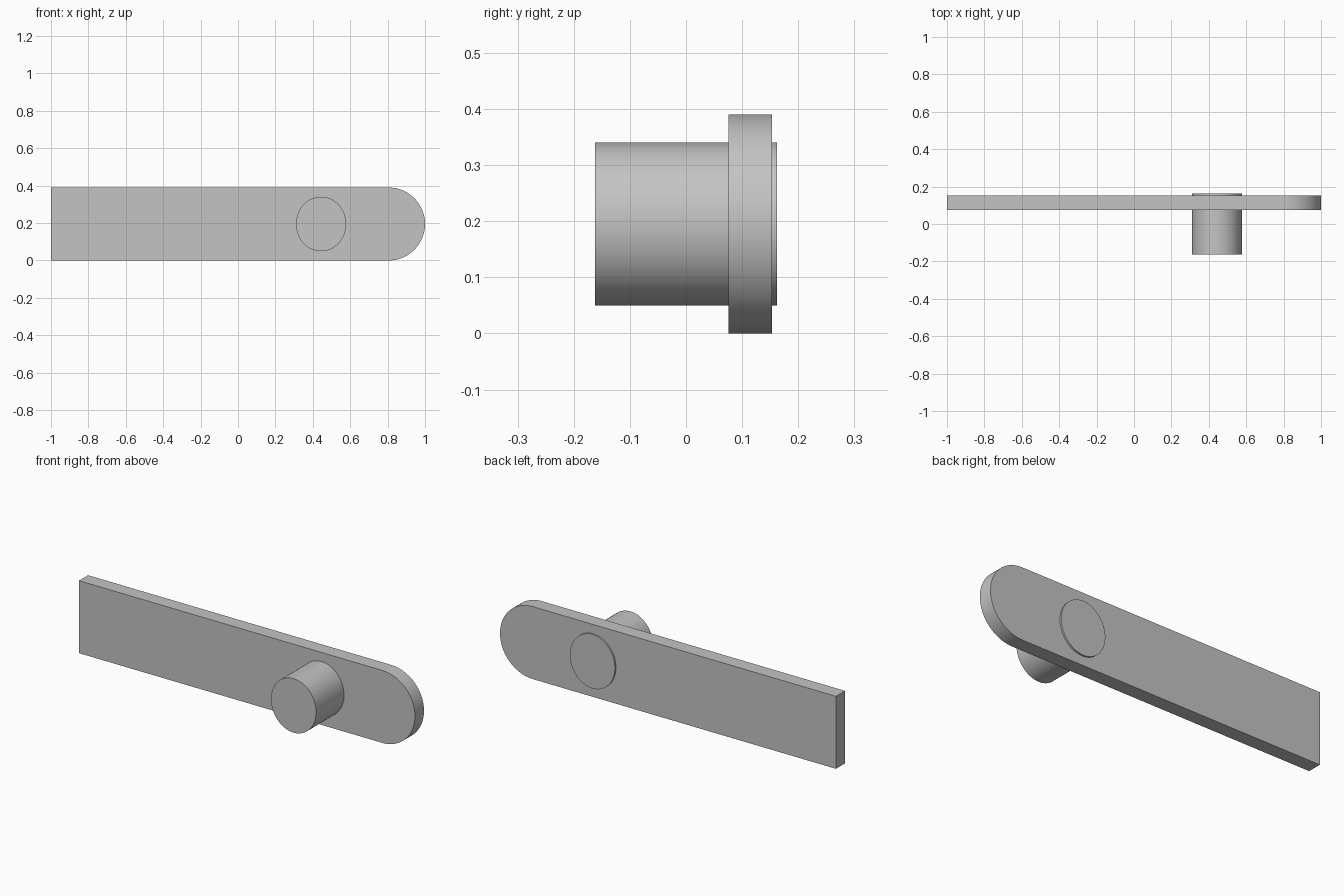
import bpy
import bmesh
from math import sin, cos, pi, radians

cube = bpy.data.objects.get("Cube")
if cube:
    bpy.data.objects.remove(cube, do_unlink=True)

grey = bpy.data.materials.new("plain grey")
grey.use_nodes = True
color = (0.55, 0.55, 0.55, 1)
grey.diffuse_color = color
grey.node_tree.nodes["Principled BSDF"].inputs["Base Color"].default_value = color


def arc(cx, cz, rx, rz, start, end, steps):
    """Points on an elliptical arc in the xz plane."""
    angles = [start + (end - start) * i / steps for i in range(steps + 1)]
    return [(cx + rx * cos(a), cz + rz * sin(a)) for a in angles]


def extrude_profile(name, points, front, back):
    """Solid made by sweeping an xz outline from front to back along y."""
    bm = bmesh.new()
    face = bm.faces.new([bm.verts.new((x, front, z)) for x, z in points])
    swept = bmesh.ops.extrude_face_region(bm, geom=[face], use_keep_orig=True)
    moved = [v for v in swept["geom"] if isinstance(v, bmesh.types.BMVert)]
    bmesh.ops.translate(bm, vec=(0, back - front, 0), verts=moved)
    bmesh.ops.recalc_face_normals(bm, faces=bm.faces[:])
    mesh = bpy.data.meshes.new(name)
    bm.to_mesh(mesh)
    bm.free()
    mesh.materials.append(grey)
    obj = bpy.data.objects.new(name, mesh)
    bpy.context.collection.objects.link(obj)
    bpy.ops.object.select_all(action="DESELECT")
    obj.select_set(True)
    bpy.context.view_layer.objects.active = obj
    bpy.ops.object.shade_smooth_by_angle(angle=radians(30))
    return obj


half = 0.195

# Flat bar with a square end and a rounded end
outline = [(-1, 2 * half), (-1, 0)] + arc(1 - half, half, half, half, -pi / 2, pi / 2, 48)
extrude_profile("flat_bar", outline, 0.076, 0.153)

# Slightly oval pin passing through the bar
oval = arc(0.444, half, 0.134, 0.1455, 0, 2 * pi, 96)[:-1]
extrude_profile("pivot_pin", oval, -0.162, 0.162)
